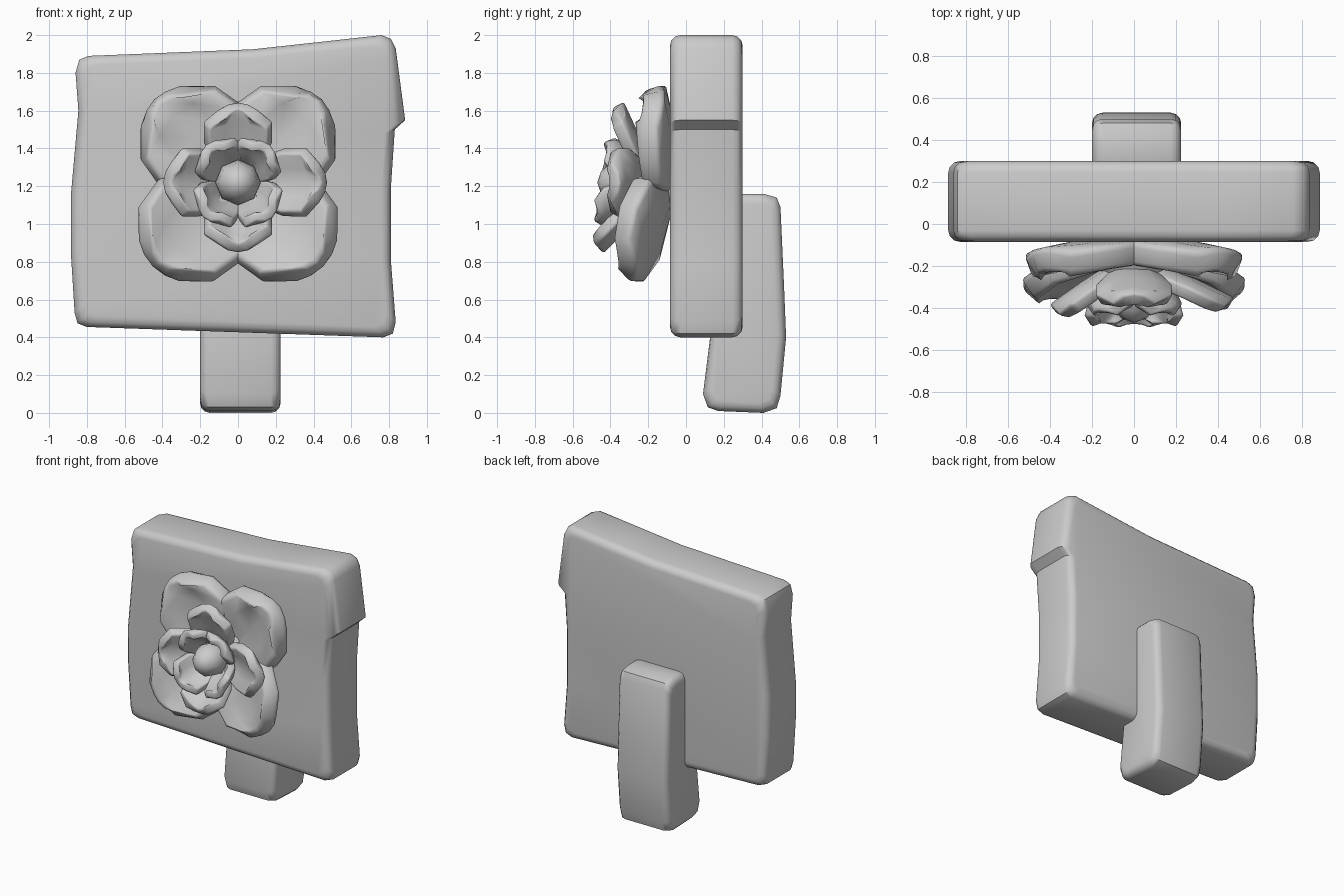
import bpy, bmesh, math
from mathutils import Vector

cube = bpy.data.objects.get("Cube")
if cube:
    bpy.data.objects.remove(cube, do_unlink=True)

GREY = (0.6, 0.6, 0.6, 1)
stone = bpy.data.materials.new("grey_stone")
stone.use_nodes = True
stone.diffuse_color = GREY
stone.node_tree.nodes["Principled BSDF"].inputs["Base Color"].default_value = GREY
CENTRE_Z = 1.22


def finish(name, bm, angle=42):
    bmesh.ops.recalc_face_normals(bm, faces=bm.faces)
    mesh = bpy.data.meshes.new(name)
    bm.to_mesh(mesh)
    bm.free()
    mesh.materials.append(stone)
    ob = bpy.data.objects.new(name, mesh)
    bpy.context.collection.objects.link(ob)
    bpy.ops.object.select_all(action='DESELECT')
    ob.select_set(True)
    bpy.context.view_layer.objects.active = ob
    bpy.ops.object.shade_smooth_by_angle(angle=math.radians(angle))
    return ob


def slab(name, profile, lo, hi, round_by, place):
    """Extrude a profile from lo to hi with rounded rims."""
    mid, half = [], []
    for axis in range(2):
        vals = [p[axis] for p in profile]
        mid.append((max(vals) + min(vals)) / 2)
        half.append((max(vals) - min(vals)) / 2)
    steps = [math.radians(a) for a in (0, 30, 60, 90)]
    layers = [(lo + round_by * (1 - math.sin(a)), round_by * (1 - math.cos(a))) for a in reversed(steps)]
    layers += [(hi - round_by * (1 - math.sin(a)), round_by * (1 - math.cos(a))) for a in steps]
    bm = bmesh.new()
    rings = []
    for depth, inset in layers:
        ring = []
        for p in profile:
            a, b = (mid[i] + (p[i] - mid[i]) * (1 - inset / half[i]) for i in range(2))
            ring.append(bm.verts.new(place(a, b, depth)))
        rings.append(ring)
    n = len(profile)
    for r0, r1 in zip(rings, rings[1:]):
        for i in range(n):
            j = (i + 1) % n
            bm.faces.new((r0[i], r0[j], r1[j], r1[i]))
    bm.faces.new(rings[0])
    bm.faces.new(rings[-1])
    return finish(name, bm)


def petal(name, angle, rows, cup, thick, bow=0.06, side_push=0):
    """Cupped petal; rows hold radius, half width and forward depth."""
    a = math.radians(angle)
    out = Vector((math.cos(a), 0, math.sin(a)))
    side = Vector((-math.sin(a), 0, math.cos(a)))
    bm = bmesh.new()
    grid = []
    for radius, width, depth in rows:
        line = []
        for u in (-1, -0.5, 0, 0.5, 1):
            p = out * (radius - bow * u * u) + side * (width * u)
            forward = depth + cup * u * u + side_push * abs(p.x)
            line.append(bm.verts.new((p.x, -forward, CENTRE_Z + p.z)))
        grid.append(line)
    for r0, r1 in zip(grid, grid[1:]):
        for i in range(len(r0) - 1):
            bm.faces.new((r0[i], r0[i + 1], r1[i + 1], r1[i]))
    ob = finish(name, bm)
    solid = ob.modifiers.new("thickness", 'SOLIDIFY')
    solid.thickness, solid.offset = thick, 0
    bevel = ob.modifiers.new("soft_rim", 'BEVEL')
    bevel.width, bevel.segments = thick * 0.22, 2
    bevel.limit_method, bevel.angle_limit = 'ANGLE', math.radians(45)
    return ob


# Uneven board with a step on its left edge
board = [(-0.80, 0.455), (0.77, 0.40), (0.82, 0.42), (0.835, 0.48), (0.81, 0.80),
         (0.81, 1.20), (0.83, 1.50), (0.885, 1.55), (0.835, 1.93), (0.81, 1.98),
         (0.76, 2.0), (0.40, 1.96), (0.08, 1.925), (-0.79, 1.89), (-0.84, 1.87),
         (-0.86, 1.80), (-0.845, 1.60), (-0.885, 1.15), (-0.885, 0.85), (-0.865, 0.53), (-0.85, 0.475)]
slab("board", board, -0.085, 0.30, 0.055, lambda a, b, d: (a, d, b))

# Bent post behind the board
post = [(0.17, 0.01), (0.41, 0), (0.48, 0.025), (0.50, 0.09), (0.53, 0.40), (0.52, 0.65),
        (0.50, 1.09), (0.48, 1.14), (0.41, 1.16), (0.22, 1.16), (0.15, 1.10),
        (0.14, 0.50), (0.09, 0.10), (0.115, 0.03)]
slab("post", post, -0.20, 0.225, 0.05, lambda a, b, d: (d, a, b))

# Four wide outer petals, the lower pair leaning further forward
for label, angle, tip in (("upper_left", 45, 0.13), ("upper_right", 135, 0.13),
                          ("lower_right", 225, 0.27), ("lower_left", 315, 0.27)):
    base = 0.10 if tip < 0.2 else 0.11
    rows = [(0.08, 0.10, base), (0.33, 0.30, base + (tip - base) * 0.35),
            (0.50, 0.27, base + (tip - base) * 0.75), (0.62, 0.13, tip)]
    petal("outer_petal_" + label, angle, rows, 0.03, 0.12, 0.06, 0.1)

# Four middle petals: reach and forward depth of each tip
for label, angle, reach, depth in (("left", 0, 0.46, 0.38), ("top", 90, 0.41, 0.36),
                                   ("right", 180, 0.38, 0.41), ("bottom", 270, 0.35, 0.46)):
    rows = [(0.10, 0.10, 0.22), (reach * 0.62, 0.17, 0.24 + (depth - 0.24) * 0.4),
            (reach * 0.86, 0.17, 0.24 + (depth - 0.24) * 0.78), (reach, 0.08, depth)]
    petal("middle_petal_" + label, angle, rows, 0.03, 0.07, 0.05)

# Four inner petals around the bud
for label, angle, depth in (("upper_left", 50, 0.42), ("upper_right", 130, 0.42),
                            ("lower_right", 225, 0.47), ("lower_left", 315, 0.47)):
    rows = [(0.12, 0.09, 0.25), (0.18, 0.13, 0.33), (0.22, 0.13, depth - 0.04), (0.24, 0.06, depth)]
    petal("inner_petal_" + label, angle, rows, 0.01, 0.055, 0.05)

# Faceted bud and the flower heart that joins the petals
for name, radius, reach, y in (("bud", 0.12, 0.15, -0.32), ("flower_heart", 0.20, 0.20, -0.12)):
    bm = bmesh.new()
    bmesh.ops.create_uvsphere(bm, u_segments=8, v_segments=6, radius=1)
    for v in bm.verts:
        x, t, z = v.co
        v.co = (x * radius, y - z * reach, CENTRE_Z + t * radius)
    finish(name, bm, 50)
